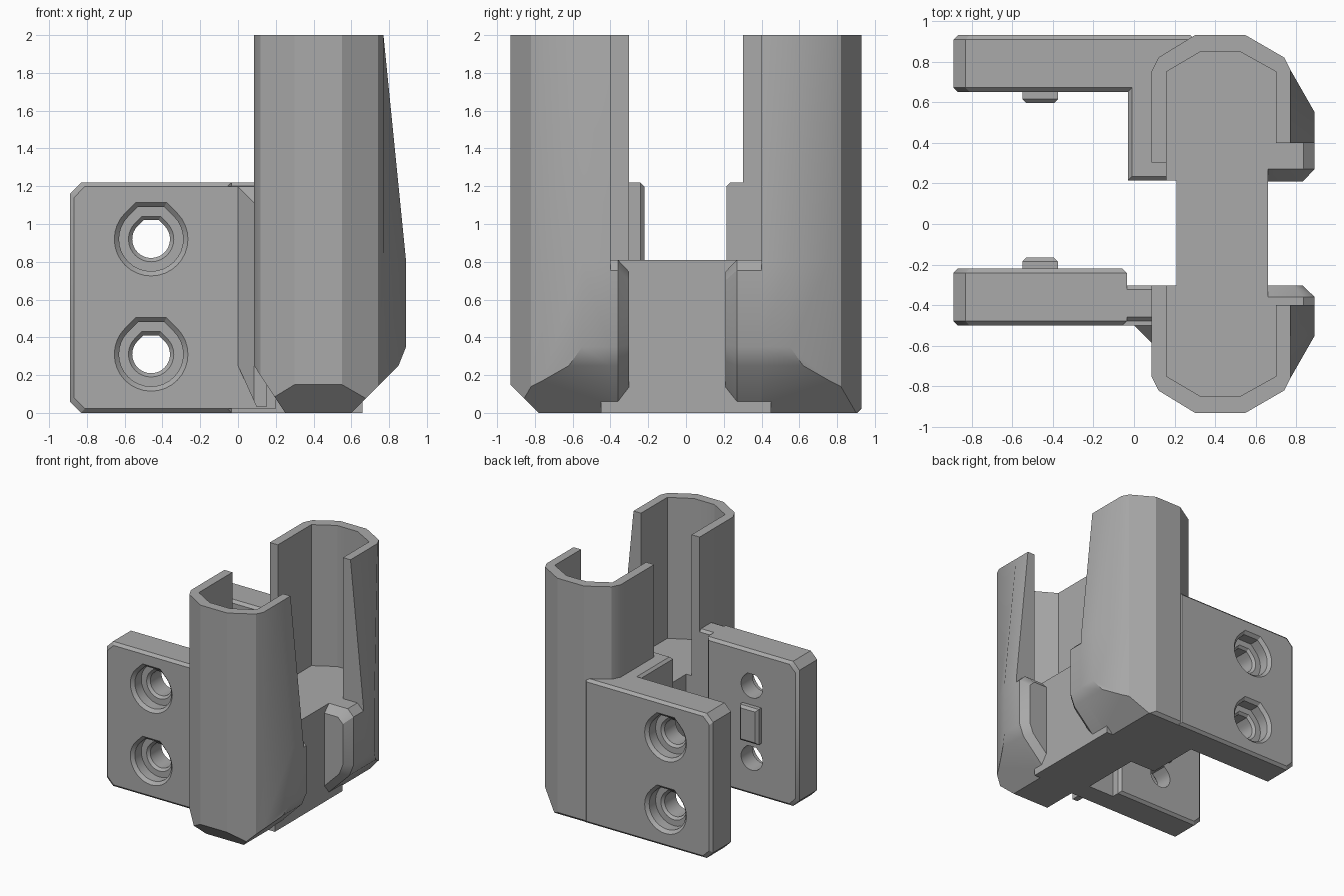
import bpy, bmesh, math
from mathutils import Vector

cube = bpy.data.objects.get("Cube")
if cube:
    bpy.data.objects.remove(cube, do_unlink=True)

grey = bpy.data.materials.new("warm_grey")
grey.use_nodes = True
COLOUR = (0.4, 0.4, 0.4, 1)
grey.diffuse_color = COLOUR
grey.node_tree.nodes["Principled BSDF"].inputs["Base Color"].default_value = COLOUR


def loft(name, rings, planes=()):
    """Skin matching rings of points, cap the ends, trim with (point, outward normal) planes."""
    bm = bmesh.new()
    loops = [[bm.verts.new(p) for p in ring] for ring in rings]
    n = len(rings[0])
    for a, b in zip(loops, loops[1:]):
        for i in range(n):
            j = (i + 1) % n
            bm.faces.new((a[i], a[j], b[j], b[i]))
    bm.faces.new(loops[0])
    bm.faces.new(loops[-1])
    for co, no in planes:
        geom = bm.verts[:] + bm.edges[:] + bm.faces[:]
        cut = bmesh.ops.bisect_plane(bm, geom=geom, plane_co=co, plane_no=no, clear_outer=True)
        edges = [e for e in cut["geom_cut"] if isinstance(e, bmesh.types.BMEdge)]
        bmesh.ops.holes_fill(bm, edges=edges)
    bmesh.ops.recalc_face_normals(bm, faces=bm.faces)
    mesh = bpy.data.meshes.new(name)
    bm.to_mesh(mesh)
    bm.free()
    mesh.materials.append(grey)
    obj = bpy.data.objects.new(name, mesh)
    bpy.context.collection.objects.link(obj)
    return obj


def inset(ring, cx, cz):
    """Shrink a flat (a, b) outline by a margin on each side."""
    out = []
    for k, c in ((0, cx), (1, cz)):
        vals = [p[k] for p in ring]
        mid, half = (max(vals) + min(vals)) / 2, (max(vals) - min(vals)) / 2
        out.append([mid + (v - mid) * (half - c) / half for v in vals])
    return list(zip(*out))


def at_z(ring, z):
    return [(x, y, z) for x, y in ring]


def at_y(ring, y):
    return [(x, y, z) for x, z in ring]


def box(name, x0, x1, y0, y1, z0, z1, chamfer=0):
    r = [(x0, y0), (x1, y0), (x1, y1), (x0, y1)]
    rings = [at_z(r, z0), at_z(r, z1 - chamfer)]
    if chamfer:
        rings.append(at_z(inset(r, chamfer, chamfer), z1))
    return loft(name, rings)


def carve(obj, cutters):
    for c in cutters:
        c.hide_render = True
        m = obj.modifiers.new("cut", "BOOLEAN")
        m.operation, m.solver, m.object = "DIFFERENCE", "EXACT", c
    dg = bpy.context.evaluated_depsgraph_get()
    dg.update()
    mesh = bpy.data.meshes.new_from_object(obj.evaluated_get(dg))
    obj.modifiers.clear()
    obj.data = mesh


def both_ends(half):
    return half + [(x, -y) for x, y in reversed(half)]


FLOOR = 0.81

# Tower: rounded body with the +x side tapering towards the top
outline = both_ends([(0.085, -0.75), (0.12, -0.82), (0.3, -0.93), (0.55, -0.93),
                     (0.74, -0.82), (0.77, -0.76), (0.89, -0.55)])
top_outline = [(min(x, 0.77), y) for x, y in outline]
tower = loft("tower", [at_z(outline, 0), at_z(outline, 0.8), at_z(top_outline, 2)], [
    ((0.6, 0, 0), (1, 0, -1)),
    ((0.85, 0, 0.25), (1, 0, -0.4)),
    ((0, -0.78, 0), (0, -1, -1)),
    ((0.25, 0, 0), (-1, 0, -0.66)),
    ((0, 0.905, 0), (0, 1, -1)),
])

# Cutters: pocket and side openings
pocket = both_ends([(0.16, -0.75), (0.33, -0.85), (0.52, -0.85), (0.70, -0.75)])
cavity = loft("cavity_cutter", [at_z(pocket, FLOOR), at_z(pocket, 2.2)])
gap_left = box("outer_gap_cutter", 0.65, 1.2, -0.4, 0.4, -0.2, 2.2)
gap_right = box("inner_gap_cutter", -0.2, 0.21, -0.303, 0.303, -0.2, 2.2)
cutters = [cavity, gap_left, gap_right]
carve(tower, cutters)

# Bridge joining both tower halves under the pocket floor
parts = [tower, box("bridge", 0.21, 0.66, -0.45, 0.45, 0, FLOOR)]

# Chamfered lips beside the outer slot
lip = [(0.5, 0), (0.6, 0), (0.85, 0.25), (0.89, 0.35), (0.89, 0.755),
       (0.835, FLOOR), (0.5, FLOOR)]
small_lip = [(0.5 + (x - 0.5) * 0.85, 0.405 + (z - 0.405) * 0.85) for x, z in lip]
for name, ys in (("back_lip", (0.4, 0.27, 0.21)), ("front_lip", (-0.4, -0.36, -0.303))):
    parts.append(loft(name, [at_y(lip, ys[0]), at_y(lip, ys[1]), at_y(small_lip, ys[2])]))


# Screw holes: flat-topped bores with a stepped, chamfered counterbore
def bore_ring(r, y, cz):
    arc = [math.radians(135 + 270 * i / 24) for i in range(25)]
    pts = [(r * math.cos(a), r * math.sin(a)) for a in arc]
    pts += [(0.414 * r, r), (-0.414 * r, r)]
    return [(x - 0.46, y, z + cz) for x, z in pts]


STEPS = ((0.205, -0.01), (0.17, 0.025), (0.17, 0.11), (0.12, 0.11), (0.1, 0.13), (0.1, 0.35))


# Side plates with chamfered edges
def plate(name, x1, y_out, y_in):
    s = 1 if y_in > y_out else -1
    c = 0.022
    full = [(-0.89, 0.06), (-0.83, 0), (x1, 0), (x1, 1.22), (-0.83, 1.22), (-0.89, 1.16)]
    small = inset(full, c, c)
    obj = loft(name, [at_y(small, y_out), at_y(full, y_out + s * c),
                      at_y(full, y_in - s * c), at_y(small, y_in)])
    bores = [loft("bore_cutter", [bore_ring(r, y_out + s * d, cz) for r, d in STEPS])
             for cz in (0.31, 0.92)]
    carve(obj, [cavity] + bores)
    cutters.extend(bores)
    # Locating pad on the inner face
    pad = [(-0.55, 0.46), (-0.375, 0.46), (-0.375, 0.76), (-0.55, 0.76)]
    tip = inset(pad, 0.02, 0.02)
    parts.append(loft(name + "_pad", [at_y(pad, y_in - s * 0.02), at_y(pad, y_in + s * 0.035),
                                      at_y(tip, y_in + s * 0.055)]))
    parts.append(obj)


plate("front_plate", -0.035, -0.5, -0.22)
plate("back_plate", 0.3, 0.93, 0.65)

# Necks connecting the plates to the tower
front_neck = box("front_neck", -0.1, 0.28, -0.478, -0.303, 0, 1.22, 0.02)
front_web = box("front_web", -0.1, 0.2, -0.5, -0.4, 0.022, 1.198)
back_neck = box("back_neck", -0.03, 0.28, 0.215, 0.9, 0, 1.22, 0.02)
for neck in (front_neck, front_web, back_neck):
    carve(neck, [cavity])
    parts.append(neck)

# Gusset in the corner between front plate and tower
wedge = [(0, -0.5), (0.085, -0.585), (0.15, -0.585), (0.15, -0.48), (0, -0.48)]
parts.append(loft("front_gusset", [at_z(wedge, 0.03), at_z(wedge, 1.198)], [
    ((0, -0.5, 1.198), (0, -1, 1)),
    ((0, 0, 0.25), (-1, 0, -0.45)),
]))

for c in cutters:
    bpy.data.objects.remove(c, do_unlink=True)

# Soft shading over gentle facets, crisp edges elsewhere
bpy.ops.object.select_all(action="DESELECT")
for p in parts:
    p.select_set(True)
bpy.context.view_layer.objects.active = tower
bpy.ops.object.shade_smooth_by_angle(angle=math.radians(30))
